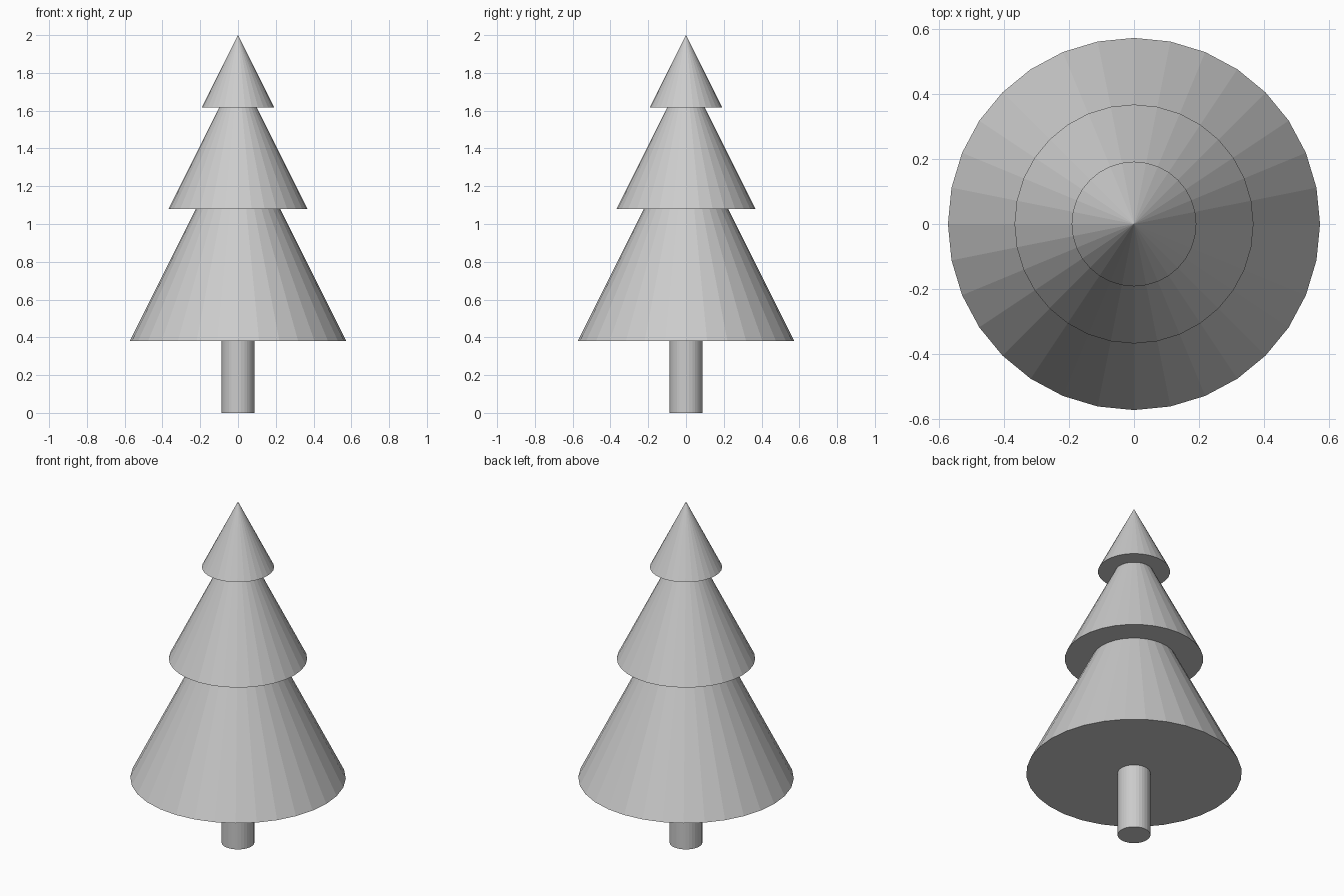
import bpy

if "Cube" in bpy.data.objects:
    bpy.data.objects.remove(bpy.data.objects["Cube"])

SIDES = 32


def foliage_tier(name, radius, base_z):
    # Each tier is the same cone shape, twice as tall as its radius
    height = 2 * radius
    bpy.ops.mesh.primitive_cone_add(
        vertices=SIDES, radius1=radius, radius2=0, depth=height,
        location=(0, 0, base_z + height / 2))
    bpy.context.object.name = name


# Trunk, reaching just inside the lowest tier
trunk_height = 0.40
bpy.ops.mesh.primitive_cylinder_add(
    vertices=SIDES, radius=0.087, depth=trunk_height,
    location=(0, 0, trunk_height / 2))
bpy.context.object.name = "trunk"

# Three overlapping foliage cones
for name, radius, base_z in (
    ("lower_foliage", 0.573, 0.38),
    ("middle_foliage", 0.368, 1.08),
    ("top_foliage", 0.192, 1.616),
):
    foliage_tier(name, radius, base_z)
